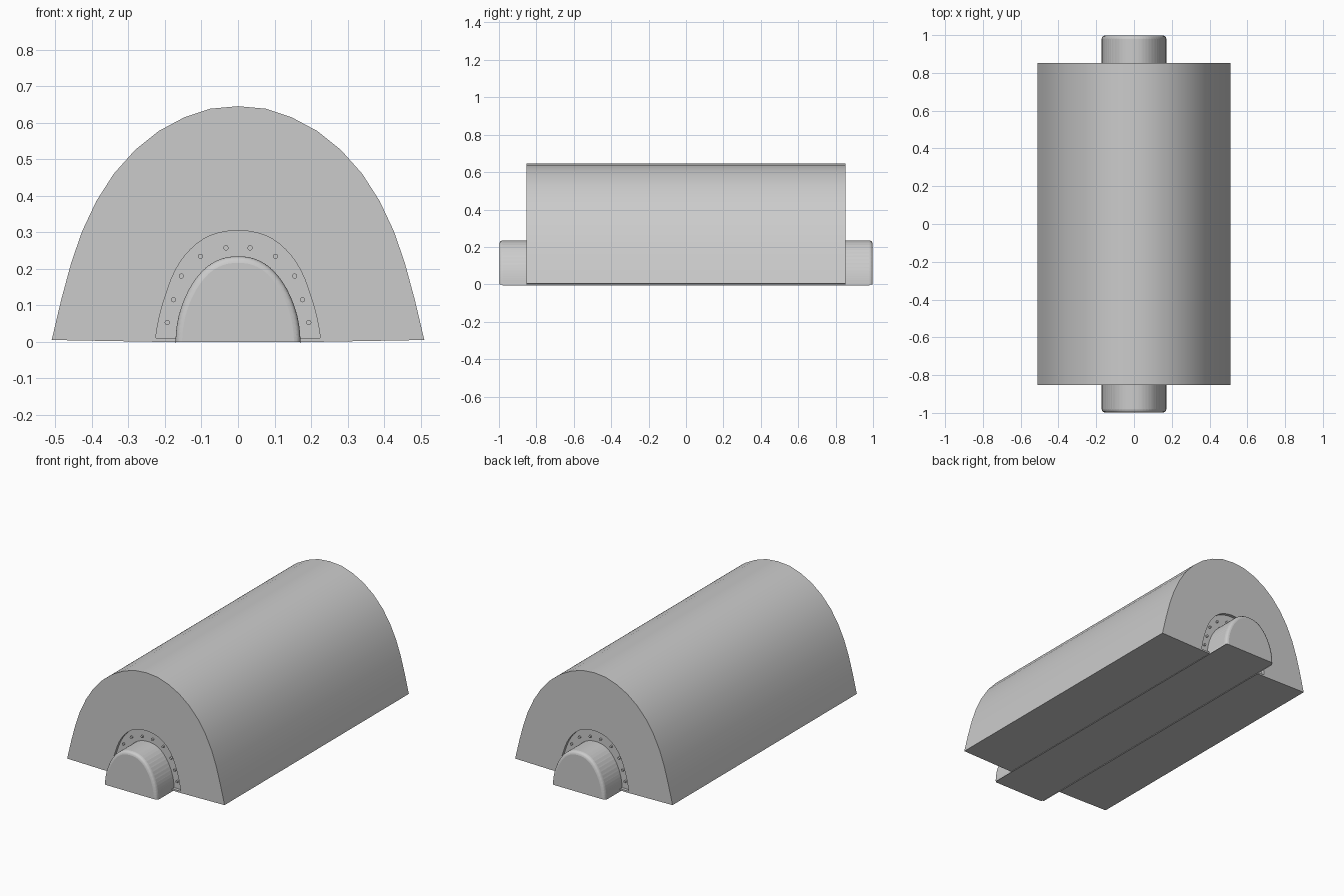
import bpy, bmesh
from math import pi, radians
from mathutils import Matrix

if "Cube" in bpy.data.objects:
    bpy.data.objects.remove(bpy.data.objects["Cube"])

# Half profiles (x, z) from base to crown
SHELL = [(0.51, 0.005), (0.484, 0.115), (0.457, 0.215), (0.427, 0.302), (0.388, 0.385),
         (0.34, 0.46), (0.282, 0.525), (0.217, 0.577), (0.148, 0.614), (0.076, 0.638), (0, 0.645)]
RECESS = [(0.226, 0), (0.217, 0.06), (0.2, 0.122), (0.172, 0.195), (0.131, 0.252), (0.075, 0.291), (0, 0.305)]
PLUG = [(0.171, 0), (0.168, 0.04), (0.157, 0.09), (0.131, 0.15), (0.092, 0.2), (0.047, 0.227), (0, 0.234)]
RIVETS = [(0.033, 0.257), (0.103, 0.234), (0.155, 0.18), (0.177, 0.115), (0.194, 0.053)]
END, FLOOR = 0.853, 0.835


def arch(half):
    """Mirror a half profile into a full arch, right to left."""
    return half + [(-x, z) for x, z in reversed(half[:-1])]


def refine(half, n=3):
    """Catmull-Rom smoothing of a half arch, mirrored at the crown."""
    pts = [(half[0][0], -half[1][1])] + half + [(-half[-2][0], half[-2][1])]
    out = []
    for i in range(1, len(pts) - 2):
        for k in range(n):
            t = k / n
            out.append(tuple(0.5 * (2 * b + (c - a) * t + (2 * a - 5 * b + 4 * c - d) * t * t
                                    + (3 * b - a - 3 * c + d) * t ** 3)
                             for a, b, c, d in zip(*pts[i - 1:i + 3])))
    return out + [half[-1]]


def finish(bm, name):
    bmesh.ops.recalc_face_normals(bm, faces=bm.faces)
    mesh = bpy.data.meshes.new(name)
    bm.to_mesh(mesh)
    bm.free()
    ob = bpy.data.objects.new(name, mesh)
    bpy.context.collection.objects.link(ob)
    bpy.ops.object.select_all(action='DESELECT')
    ob.select_set(True)
    bpy.context.view_layer.objects.active = ob
    bpy.ops.object.shade_smooth_by_angle(angle=radians(35))
    return ob


def extrude(name, outline, y):
    """Closed outline extruded from -y to y."""
    bm = bmesh.new()
    face = bm.faces.new([bm.verts.new((x, -y, z)) for x, z in outline])
    res = bmesh.ops.extrude_face_region(bm, geom=[face], use_keep_orig=True)
    verts = [v for v in res['geom'] if isinstance(v, bmesh.types.BMVert)]
    bmesh.ops.translate(bm, verts=verts, vec=(0, 2 * y, 0))
    return finish(bm, name)


recess = refine(RECESS)
plug = refine(PLUG)

# Arched body with the opening left at both ends
extrude("arched_body", arch(SHELL) + list(reversed(arch(recess))), END)

# Sunken flange plates and the thin sill under them
extrude("recessed_flange", arch(recess), FLOOR)
extrude("base_sill", [(0.226, 0), (0.226, 0.01), (-0.226, 0.01), (-0.226, 0)], END)

# Rounded plug sticking out at both ends
ob = extrude("end_plug", arch(plug), 0.998)
bm = bmesh.new()
bm.from_mesh(ob.data)
rim = [e for e in bm.edges
       if all(abs(v.co.y) > 0.99 for v in e.verts) and any(v.co.z > 0.001 for v in e.verts)]
bmesh.ops.bevel(bm, geom=rim, offset=0.018, segments=4, profile=0.5, affect='EDGES')
bm.to_mesh(ob.data)
bm.free()
bpy.context.view_layer.objects.active = ob
ob.select_set(True)
bpy.ops.object.shade_smooth_by_angle(angle=radians(35))

# Rivets around both flanges
bm = bmesh.new()
for x, z in RIVETS:
    for sx in (-1, 1):
        for sy in (-1, 1):
            m = Matrix.Translation((sx * x, sy * (FLOOR + 0.002), z)) @ Matrix.Rotation(pi / 2, 4, 'X')
            bmesh.ops.create_cone(bm, cap_ends=True, segments=12, radius1=0.007,
                                  radius2=0.007, depth=0.016, matrix=m)
finish(bm, "flange_rivets")
